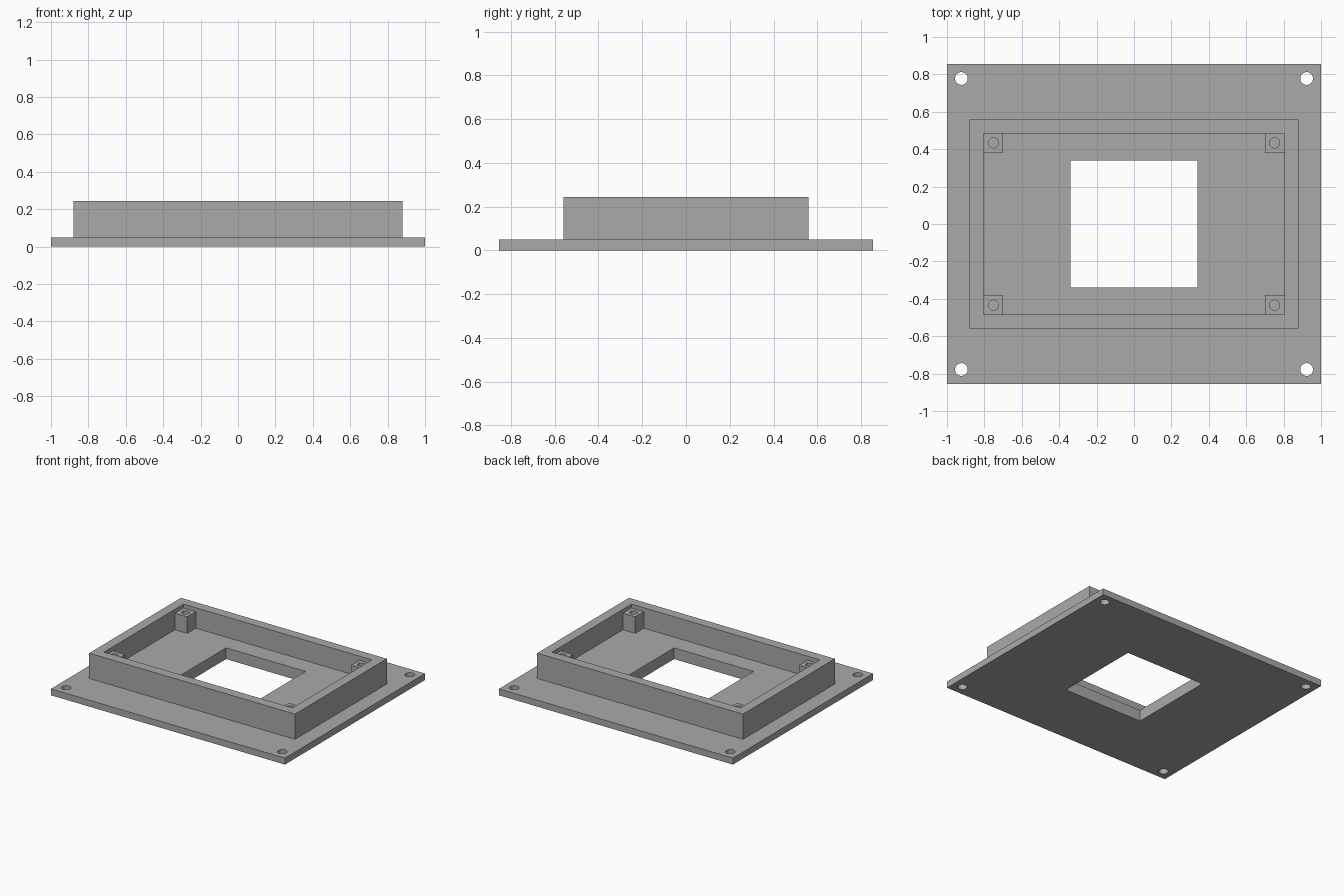
import bpy

default_cube = bpy.data.objects.get("Cube")
if default_cube:
    bpy.data.objects.remove(default_cube, do_unlink=True)

# Main dimensions
PLATE_X, PLATE_Y, PLATE_TOP = 1.0, 0.855, 0.05
WALL_X, WALL_Y, WALL_TOP = 0.88, 0.56, 0.245
INNER_X, INNER_Y, FLOOR_TOP = 0.805, 0.485, 0.087
POST_SIZE, POST_TOP = 0.105, 0.215
WINDOW = 0.34
CORNERS = [(sx, sy) for sx in (-1, 1) for sy in (-1, 1)]

grey = bpy.data.materials.new("plain grey")
grey.use_nodes = True
grey.diffuse_color = (0.4, 0.4, 0.4, 1)
grey.node_tree.nodes["Principled BSDF"].inputs["Base Color"].default_value = grey.diffuse_color


def finish(name):
    obj = bpy.context.object
    obj.name = name
    obj.data.materials.append(grey)
    bpy.ops.object.transform_apply(location=True, rotation=False, scale=True)
    return obj


def box(name, x0, x1, y0, y1, z0, z1):
    bpy.ops.mesh.primitive_cube_add(
        size=1, location=((x0 + x1) / 2, (y0 + y1) / 2, (z0 + z1) / 2))
    bpy.context.object.scale = (x1 - x0, y1 - y0, z1 - z0)
    return finish(name)


def centred_box(name, hx, hy, z0, z1):
    return box(name, -hx, hx, -hy, hy, z0, z1)


def cylinder(name, x, y, radius, z0, z1):
    bpy.ops.mesh.primitive_cylinder_add(
        vertices=32, radius=radius, depth=z1 - z0, location=(x, y, (z0 + z1) / 2))
    return finish(name)


def combine(target, other, operation):
    """Apply a boolean and discard the helper solid."""
    other.hide_render = True
    mod = target.modifiers.new(operation.lower(), 'BOOLEAN')
    mod.operation, mod.object, mod.solver = operation, other, 'EXACT'
    bpy.context.view_layer.objects.active = target
    bpy.ops.object.modifier_apply(modifier=mod.name)
    bpy.data.objects.remove(other, do_unlink=True)


# Flange plate with the raised walled tray
body = centred_box("mounting_plate_with_tray", PLATE_X, PLATE_Y, 0, PLATE_TOP)
combine(body, centred_box("tray_block", WALL_X, WALL_Y, 0.02, WALL_TOP), 'UNION')
combine(body, centred_box("tray_cavity", INNER_X, INNER_Y, FLOOR_TOP, 0.4), 'DIFFERENCE')

# Square window through the floor
combine(body, centred_box("window_cutter", WINDOW, WINDOW, -0.2, 0.4), 'DIFFERENCE')

# Corner posts with blind screw holes, and through holes in the flange
for sx, sy in CORNERS:
    xs = sorted((sx * (INNER_X - POST_SIZE), sx * (INNER_X + 0.02)))
    ys = sorted((sy * (INNER_Y - POST_SIZE), sy * (INNER_Y + 0.02)))
    combine(body, box("corner_post", *xs, *ys, FLOOR_TOP - 0.02, POST_TOP), 'UNION')
    combine(body, cylinder("screw_hole", sx * 0.752, sy * 0.434, 0.027,
                           FLOOR_TOP + 0.003, 0.4), 'DIFFERENCE')
    combine(body, cylinder("mounting_hole", sx * 0.923, sy * 0.778, 0.034,
                           -0.2, 0.2), 'DIFFERENCE')

# Smooth hole walls, sharp edges elsewhere
bpy.ops.object.select_all(action='DESELECT')
body.select_set(True)
bpy.context.view_layer.objects.active = body
bpy.ops.object.shade_smooth_by_angle()
